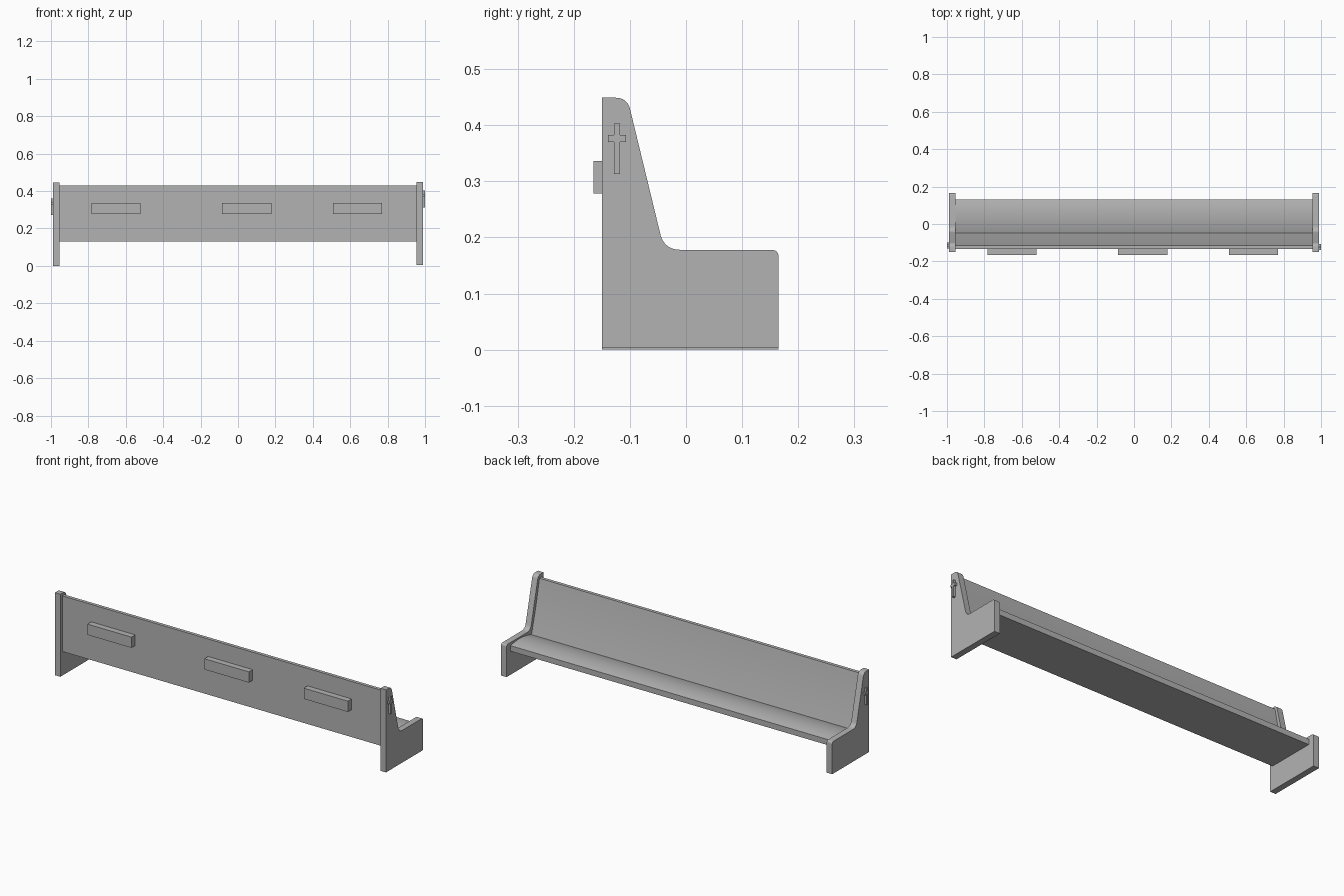
import bpy, bmesh, math
from mathutils import Vector

cube = bpy.data.objects.get("Cube")
if cube:
    bpy.data.objects.remove(cube, do_unlink=True)

grey = bpy.data.materials.new("plain grey")
grey.use_nodes = True
COLOUR = (0.45, 0.45, 0.45, 1)
grey.diffuse_color = COLOUR
grey.node_tree.nodes["Principled BSDF"].inputs["Base Color"].default_value = COLOUR


def bend(a, control, b, steps=8):
    """Points along a quadratic curve from a to b."""
    a, c, b = Vector(a), Vector(control), Vector(b)
    ts = [i / steps for i in range(steps + 1)]
    return [tuple(a * (1 - t) ** 2 + c * 2 * t * (1 - t) + b * t * t) for t in ts]


def extrude_profile(name, points, x0, x1, shift=(0, 0)):
    """Extrude a (y, z) outline along x."""
    bm = bmesh.new()
    face = bm.faces.new([bm.verts.new((x0, y + shift[0], z + shift[1])) for y, z in points])
    result = bmesh.ops.extrude_face_region(bm, geom=[face])
    moved = [g for g in result["geom"] if isinstance(g, bmesh.types.BMVert)]
    bmesh.ops.translate(bm, verts=moved, vec=(x1 - x0, 0, 0))
    bmesh.ops.recalc_face_normals(bm, faces=bm.faces)
    mesh = bpy.data.meshes.new(name)
    bm.to_mesh(mesh)
    bm.free()
    mesh.materials.append(grey)
    obj = bpy.data.objects.new(name, mesh)
    bpy.context.collection.objects.link(obj)
    bpy.ops.object.select_all(action="DESELECT")
    obj.select_set(True)
    bpy.context.view_layer.objects.active = obj
    bpy.ops.object.shade_smooth_by_angle(angle=math.radians(30))
    return obj


def rect(y0, y1, z0, z1):
    return [(y0, z0), (y1, z0), (y1, z1), (y0, z1)]


# Long bench body: flat base, softly crowned seat, gently curved backrest
body = [(-0.133, 0.13), (0.13, 0.13)]
body += bend((0.13, 0.16), (0.045, 0.183), (-0.047, 0.152), 12)
body += bend((-0.047, 0.152), (-0.088, 0.29), (-0.115, 0.43), 12)[1:]
body += [(-0.133, 0.43)]
extrude_profile("seat_and_back", body, -0.957, 0.957)

# End panels with rounded corners and a swept inner bend
panel = [(-0.15, 0.004), (0.165, 0.004)]
panel += bend((0.165, 0.165), (0.165, 0.178), (0.152, 0.178), 6)
panel += bend((-0.01, 0.178), (-0.037, 0.178), (-0.045, 0.203))
panel += bend((-0.1, 0.43), (-0.106, 0.449), (-0.125, 0.449))
panel += [(-0.15, 0.449)]

# Raised cross ornament outline
half = [(0.0055, 0.313), (0.0055, 0.37), (0.016, 0.37),
        (0.016, 0.383), (0.0055, 0.383), (0.0055, 0.403)]
cross = half + [(-y, z) for y, z in reversed(half)]

for side, sign, drop, offset in (("left", 1, 0, (-0.123, 0)), ("right", -1, -0.004, (-0.115, -0.042))):
    extrude_profile(side + "_end_panel", panel, sign * 0.955, sign * 0.988, (0, drop))
    extrude_profile(side + "_cross", cross, sign * 0.986, sign, offset)

# Book holders along the rear of the backrest
for label, x0, x1 in (("right", -0.783, -0.52), ("middle", -0.085, 0.18), ("left", 0.508, 0.771)):
    extrude_profile(label + "_book_holder", rect(-0.165, -0.132, 0.278, 0.336), x0, x1)
